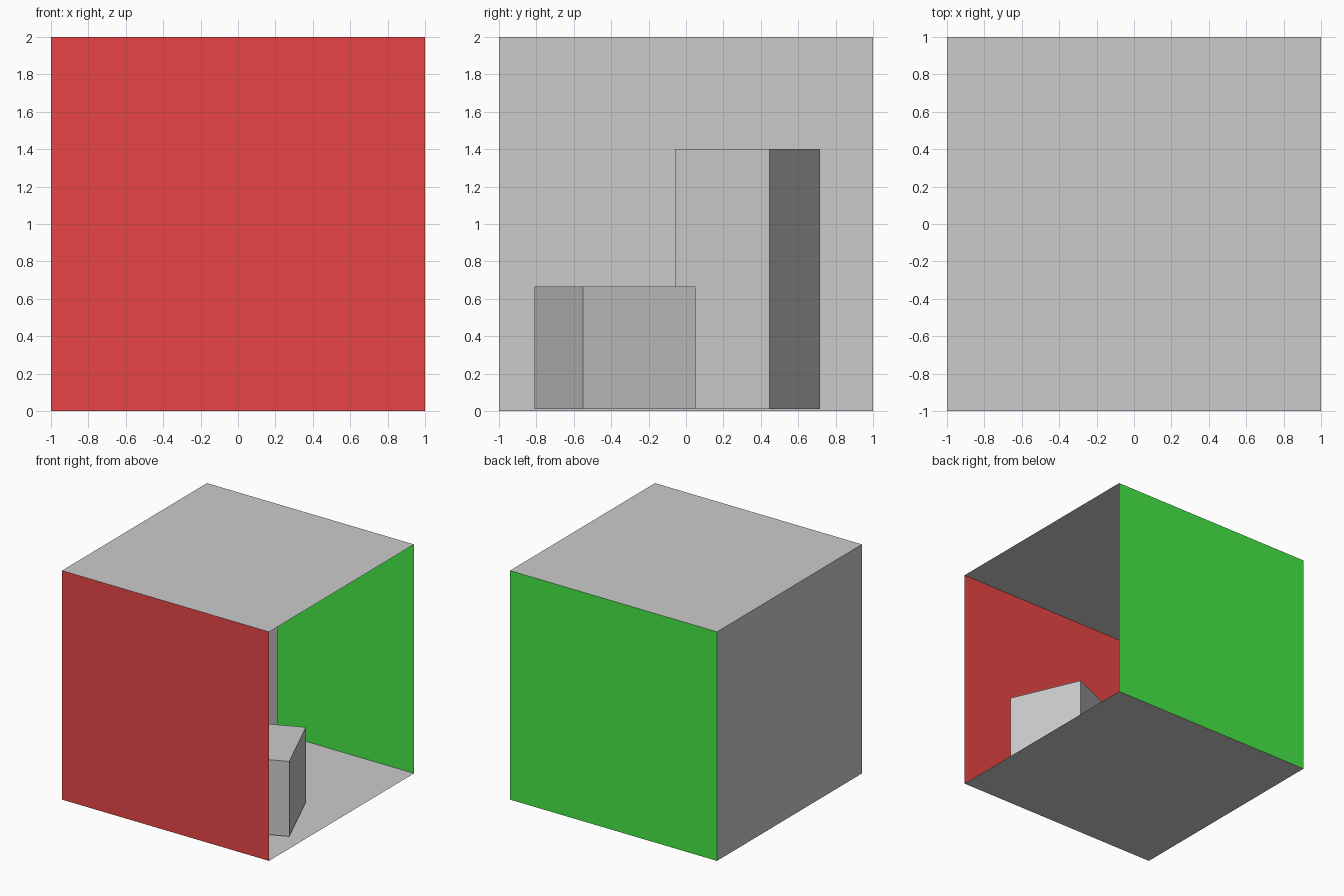
import bpy
from math import radians, pi

if "Cube" in bpy.data.objects:
    bpy.data.objects.remove(bpy.data.objects["Cube"])


def paint(obj, name, rgb):
    mat = bpy.data.materials.new(name)
    mat.diffuse_color = (*rgb, 1)
    mat.use_nodes = True
    mat.node_tree.nodes["Principled BSDF"].inputs["Base Color"].default_value = mat.diffuse_color
    obj.data.materials.append(mat)


def panel(name, location, rotation=(0, 0, 0)):
    bpy.ops.mesh.primitive_plane_add(size=2, location=location, rotation=rotation)
    obj = bpy.context.object
    obj.name = name
    return obj


def block(name, x, y, side, height, turn):
    # Blocks sit just above the floor panel
    bpy.ops.mesh.primitive_cube_add(size=1, location=(x, y, 0.01 + height / 2),
                                    rotation=(0, 0, radians(turn)))
    obj = bpy.context.object
    obj.name = name
    obj.scale = (side, side, height)
    return obj


# Room shell, open towards +x, normals facing inwards
panel("floor", (0, 0, 0))
panel("ceiling", (0, 0, 2), (pi, 0, 0))
panel("back_wall", (-1, 0, 1), (0, pi / 2, 0))
red_wall = panel("red_wall", (0, -1, 1), (-pi / 2, 0, 0))
green_wall = panel("green_wall", (0, 1, 1), (pi / 2, 0, 0))
paint(red_wall, "red", (0.8, 0.06, 0.06))
paint(green_wall, "green", (0.06, 0.8, 0.06))

# Two turned blocks inside the room
block("short_block", 0.45, -0.38, 0.655, 0.655, 23.4)
block("tall_block", -0.315, 0.328, 0.573, 1.39, -28.1)
